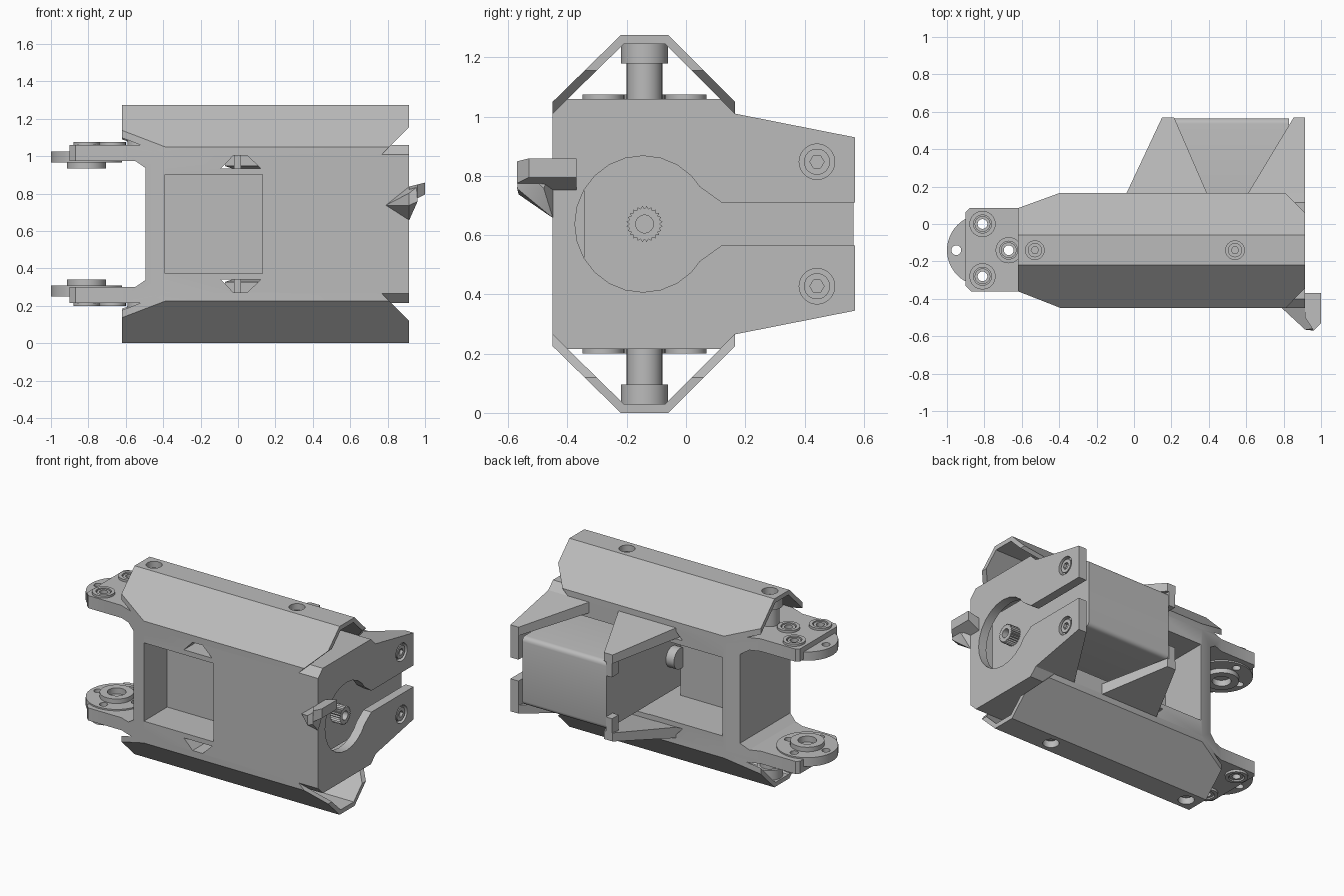
import bpy, bmesh
from math import cos, sin, tau
from mathutils import Matrix

if "Cube" in bpy.data.objects:
    bpy.data.objects.remove(bpy.data.objects["Cube"])

MID = 0.6375          # height of the symmetry plane; parts are built around it
AXIS_Y = -0.14        # depth of the joint axis
parts = []

grey = bpy.data.materials.new("plain grey")
grey.use_nodes = True
grey.diffuse_color = (0.5, 0.5, 0.5, 1)
grey.node_tree.nodes["Principled BSDF"].inputs["Base Color"].default_value = (0.5, 0.5, 0.5, 1)


def finish(name, bm):
    bmesh.ops.recalc_face_normals(bm, faces=bm.faces)
    me = bpy.data.meshes.new(name)
    bm.to_mesh(me)
    bm.free()
    me.materials.append(grey)
    ob = bpy.data.objects.new(name, me)
    bpy.context.collection.objects.link(ob)
    parts.append(ob)
    return ob


def prism(name, pts, axis, a, b):
    """Extrude a 2D outline along an axis from a to b."""
    place = {"x": lambda u, v, t: (t, u, v),
             "y": lambda u, v, t: (u, t, v),
             "z": lambda u, v, t: (u, v, t)}[axis]
    bm = bmesh.new()
    low = [bm.verts.new(place(u, v, a)) for u, v in pts]
    high = [bm.verts.new(place(u, v, b)) for u, v in pts]
    bm.faces.new(low)
    bm.faces.new(high)
    for i in range(len(pts)):
        j = (i + 1) % len(pts)
        bm.faces.new((low[i], low[j], high[j], high[i]))
    return finish(name, bm)


def circle(u, v, r, n=32):
    return [(u + r * cos(tau * i / n), v + r * sin(tau * i / n)) for i in range(n)]


def box(name, x, y, z):
    return prism(name, [(x[0], y[0]), (x[1], y[0]), (x[1], y[1]), (x[0], y[1])], "z", *z)


def hull(name, pts):
    bm = bmesh.new()
    for p in pts:
        bm.verts.new(p)
    bmesh.ops.convex_hull(bm, input=bm.verts)
    return finish(name, bm)


def combine(ob, tool, op="DIFFERENCE"):
    """Boolean the tool into the part, then drop the tool."""
    mod = ob.modifiers.new("cut", "BOOLEAN")
    mod.operation, mod.solver, mod.object = op, "EXACT", tool
    bpy.context.view_layer.update()
    new = bpy.data.meshes.new_from_object(ob.evaluated_get(bpy.context.evaluated_depsgraph_get()))
    ob.modifiers.clear()
    ob.data = new
    parts.remove(tool)
    bpy.data.objects.remove(tool)
    return ob


def mirrored(ob, name):
    """Copy a part across the middle plane."""
    me = ob.data.copy()
    me.transform(Matrix.Scale(-1, 4, (0, 0, 1)))
    me.flip_normals()
    new = bpy.data.objects.new(name, me)
    bpy.context.collection.objects.link(new)
    parts.append(new)


def symmetric(half):
    return half + [(u, -v) for u, v in reversed(half)]


# Main frame: plan outline crossed with the end profile
plan = [(-0.9, -0.33), (-0.87, -0.36), (-0.62, -0.36), (-0.339, -0.47), (0.855, -0.47),
        (0.855, 0.185), (-0.345, 0.185), (-0.62, 0.085), (-0.88, 0.085), (-0.9, 0.065)]
end_half = [(-0.45, 0.3725), (-0.4, 0.4225), (0.115, 0.4225), (0.165, 0.3725)]
frame = prism("main_frame", plan, "z", -0.5, 0.5)
combine(frame, prism("tool", symmetric(end_half), "x", -1.2, 1.2), "INTERSECT")
# Fork opening between the two arms
fork = symmetric([(-1.1, 0.3375), (-0.55, 0.3375), (-0.495, 0.3)])
combine(frame, prism("tool", fork, "y", -0.7, 0.7))
# Front pocket, rear bay and motor bay
combine(frame, box("tool", (-0.39, 0.13), (-0.6, -0.2), (-0.265, 0.265)))
combine(frame, box("tool", (-0.39, 0.5), (-0.17, 0.4), (-0.265, 0.265)))
combine(frame, box("tool", (0.16, 1.0), (-0.4, 0.4), (-0.268, 0.268)))
# Vents running front to back
for s in (1, -1):
    vent = [(-0.09, 0.298 * s), (0.12, 0.298 * s), (0.05, 0.366 * s), (-0.025, 0.366 * s)]
    combine(frame, prism("tool", vent, "y", -0.7, 0.7))
rib = box("upper_vent_rib", (-0.022, 0.016), (-0.2, -0.08), (0.28, 0.38))
mirrored(rib, "lower_vent_rib")

# End plate with keyhole slot and screw recesses
plate = prism("end_plate", symmetric(end_half + [(0.57, 0.2925)]), "x", 0.855, 0.915)
combine(plate, prism("tool", circle(AXIS_Y - 0.005, 0, 0.23, 24), "x", 0.7, 1.1))
slot = symmetric([(0.0, 0.13), (0.04, 0.13), (0.12, 0.0725), (0.7, 0.0725)])
combine(plate, prism("tool", slot, "x", 0.7, 1.1))
for s, side in ((1, "upper"), (-1, "lower")):
    combine(plate, prism("tool", circle(0.442, 0.21 * s, 0.06), "x", 0.885, 1.0))
    screw = prism(side + "_plate_screw", circle(0.442, 0.21 * s, 0.044), "x", 0.87, 0.91)
    combine(screw, prism("tool", circle(0.442, 0.21 * s, 0.024, 6), "x", 0.89, 1.0))

# Sloping webs that hold the motor from above and below
slab = [(0.1, 0.385), (0.165, 0.3725), (0.57, 0.2925), (0.57, 0.235), (0.165, 0.3), (0.1, 0.31)]
webs = {"inner": [(-0.07, 0.1), (-0.04, 0.165), (0.155, 0.58), (0.21, 0.58), (0.39, 0.165), (0.42, 0.1)],
        "outer": [(0.57, 0.1), (0.61, 0.165), (0.86, 0.58), (0.86, 0.1)]}
for label, outline in webs.items():
    web = prism("upper_" + label + "_web", outline, "z", 0, 0.6)
    combine(web, prism("tool", slab, "x", -0.3, 1.0), "INTERSECT")
    mirrored(web, "lower_" + label + "_web")
tab = box("upper_motor_clip", (0.155, 0.2), (0.5, 0.57), (0.14, 0.27))
mirrored(tab, "lower_motor_clip")

# Hollow covers above and below
shell = [(-0.45, 0.4125), (-0.22, 0.6375), (-0.06, 0.6375), (0.165, 0.4125),
         (0.165, 0.3725), (-0.07, 0.6075), (-0.21, 0.6075), (-0.45, 0.3725)]
cover_plan = [(-0.62, -0.36), (-0.339, -0.47), (0.915, -0.47),
              (0.915, 0.185), (-0.345, 0.185), (-0.62, 0.085)]
cover = prism("upper_cover", shell, "x", -0.8, 1.1)
combine(cover, prism("tool", cover_plan, "z", 0.2, 0.8), "INTERSECT")
combine(cover, prism("tool", [(0.71, 0.3125), (1.015, 0.6175), (1.015, 0.3125)], "y", -0.7, 0.7))
for x, label in ((-0.53, "fork_end"), (0.54, "motor_end")):
    combine(cover, prism("tool", circle(x, AXIS_Y, 0.05), "z", 0.55, 0.8))
    post = prism("upper_post_" + label, circle(x, AXIS_Y, 0.06), "z", 0.41, 0.55)
    head = prism("upper_post_head_" + label, circle(x, AXIS_Y, 0.08), "z", 0.5425, 0.615)
    combine(head, prism("tool", circle(x, AXIS_Y, 0.05), "z", 0.57, 0.8))
    bolt = prism("upper_bolt_" + label, circle(x, AXIS_Y, 0.038), "z", 0.54, 0.6)
    combine(bolt, prism("tool", circle(x, AXIS_Y, 0.02, 6), "z", 0.57, 0.7))
    for ob in (post, head, bolt):
        mirrored(ob, ob.name.replace("upper", "lower"))
mirrored(cover, "lower_cover")

# Fork joint discs, hubs and screw bosses
JX = -0.81
disc = prism("upper_joint_disc", circle(JX, AXIS_Y, 0.19, 48), "z", 0.328, 0.3875)
hub = prism("upper_joint_hub", circle(JX, AXIS_Y, 0.105), "z", 0.2975, 0.335)
for ob in (disc, hub):
    combine(ob, prism("tool", circle(JX, AXIS_Y, 0.058, 24), "z", 0.2, 0.37))
combine(disc, prism("tool", circle(JX - 0.14, AXIS_Y, 0.026), "z", 0.2, 0.6))
for dx, dy, label in ((0, 0.14, "back"), (0, -0.14, "front"), (0.14, 0, "inner")):
    x, y = JX + dx, AXIS_Y + dy
    boss = prism("upper_boss_" + label, circle(x, y, 0.07), "z", 0.415, 0.4375)
    combine(boss, prism("tool", circle(x, y, 0.048), "z", 0.4, 0.6))
    washer = prism("upper_screw_" + label, circle(x, y, 0.042), "z", 0.39, 0.432)
    combine(washer, prism("tool", circle(x, y, 0.026), "z", 0.2, 0.6))
    combine(disc, prism("tool", circle(x, y, 0.026), "z", 0.2, 0.6))
    for s in (1, -1):
        combine(frame, prism("tool", circle(x, y, 0.05), "z", 0.4 * s, 0.6 * s))
        combine(frame, prism("tool", circle(x, y, 0.026), "z", 0.2 * s, 0.6 * s))
    for ob in (boss, washer):
        mirrored(ob, ob.name.replace("upper", "lower"))
mirrored(disc, "lower_joint_disc")
mirrored(hub, "lower_joint_hub")

# Motor case in three sections, with toothed output shaft and rear pivot
for x0, x1, label in ((0.2, 0.44, "rear"), (0.44, 0.7, "middle"), (0.7, 0.83, "gear")):
    case = box("motor_" + label + "_case", (x0, x1), (-0.345, 0.565), (-0.23, 0.23))
    bm = bmesh.new()
    bm.from_mesh(case.data)
    long_edges = [e for e in bm.edges if abs(e.verts[0].co.x - e.verts[1].co.x) > 0.01]
    bmesh.ops.bevel(bm, geom=long_edges, offset=0.03, segments=4, profile=0.5, affect="EDGES")
    bm.to_mesh(case.data)
    bm.free()
teeth = [(AXIS_Y + r * cos(tau * i / 48), r * sin(tau * i / 48))
         for i, r in enumerate([0.052, 0.061] * 24)]
shaft = prism("output_shaft", teeth, "x", 0.8, 0.9)
combine(shaft, prism("tool", circle(AXIS_Y, 0, 0.03), "x", 0.84, 1.0))
prism("rear_pivot", circle(AXIS_Y, 0, 0.07), "x", 0.14, 0.21)

# Cable hook on the front corner
hull("cable_hook_root", [(0.79, -0.449, 0.1), (0.915, -0.449, 0.02), (0.915, -0.449, 0.2),
                         (0.915, -0.565, 0.1), (0.96, -0.57, 0.12), (0.96, -0.56, 0.2),
                         (0.915, -0.565, 0.165), (0.96, -0.48, 0.12)])
hull("cable_hook_tip", [(x, y, z) for x, y in ((0.915, -0.37), (0.915, -0.5), (0.96, -0.57),
                                               (1.0, -0.53), (1.0, -0.37))
                        for z in (0.115 + 0.5 * (x - 0.915), 0.2 + 0.25 * (x - 0.915))])

# Raise everything onto the ground and smooth the round walls
bpy.ops.object.select_all(action="DESELECT")
for ob in parts:
    ob.data.transform(Matrix.Translation((0, 0, MID)))
    ob.select_set(True)
bpy.context.view_layer.objects.active = frame
bpy.ops.object.shade_smooth_by_angle(angle=0.5)
